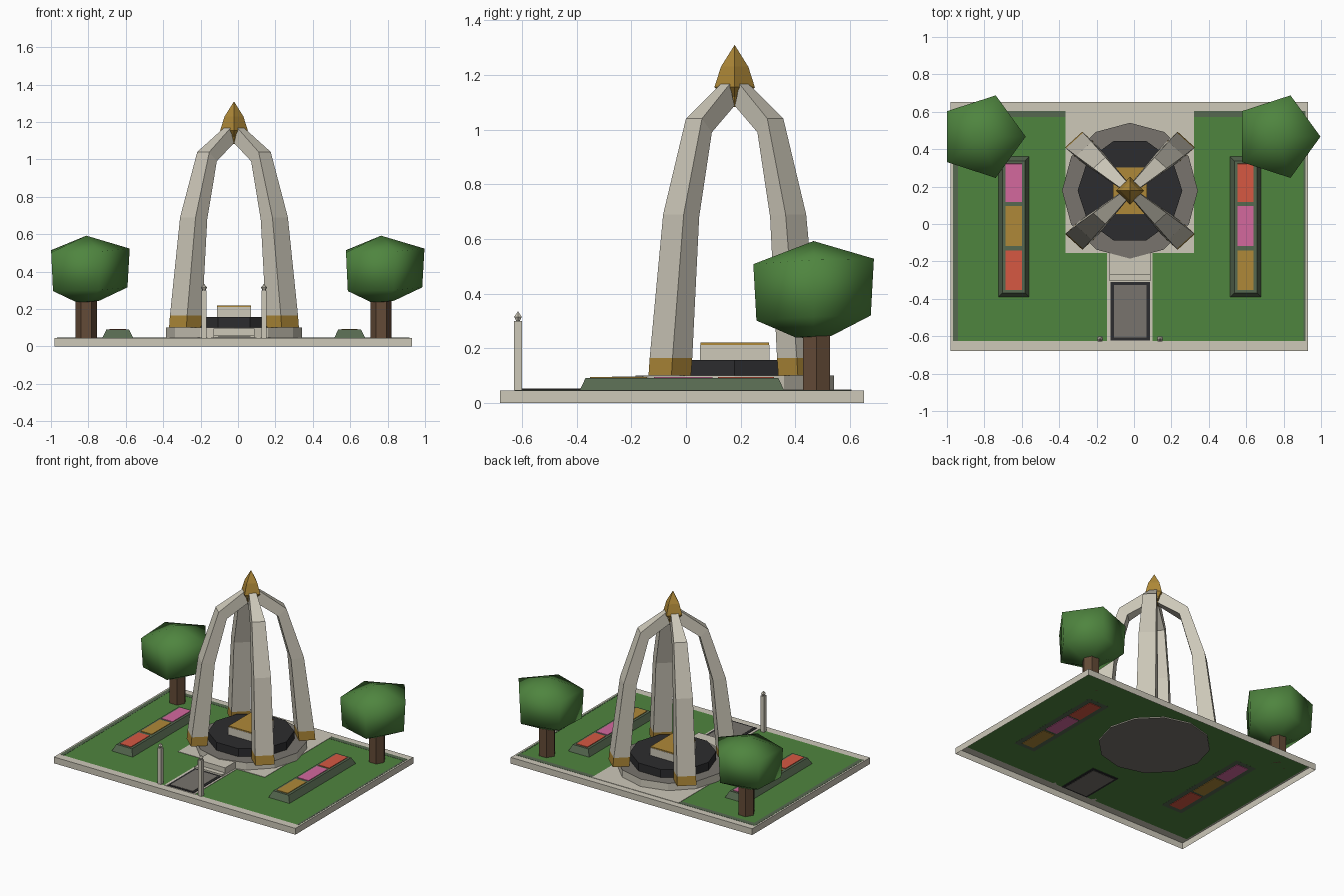
import bpy, bmesh, math

if "Cube" in bpy.data.objects:
    bpy.data.objects.remove(bpy.data.objects["Cube"])

CX, CY = -0.0215, 0.178      # monument axis


def mat(name, r, g, b):
    m = bpy.data.materials.new(name)
    lin = [((c / 255 + 0.055) / 1.055) ** 2.4 for c in (r, g, b)]
    m.diffuse_color = (*lin, 1)
    m.use_nodes = True
    m.node_tree.nodes["Principled BSDF"].inputs["Base Color"].default_value = m.diffuse_color
    return m


STONE = mat("pale stone", 205, 200, 185)
GREY = mat("grey paving", 120, 116, 109)
BLACK = mat("black granite", 44, 44, 46)
GOLD = mat("gold", 175, 137, 56)
GREEN = mat("leaf green", 79, 133, 63)
SOIL = mat("dull hedge green", 86, 104, 80)
BROWN = mat("bark brown", 100, 75, 55)
PINK = mat("pink", 212, 104, 158)
RED = mat("red", 214, 88, 66)


def finish(name, bm, *mats, normals=True):
    if normals:
        bmesh.ops.recalc_face_normals(bm, faces=bm.faces)
    me = bpy.data.meshes.new(name)
    bm.to_mesh(me)
    bm.free()
    for m in mats:
        me.materials.append(m)
    ob = bpy.data.objects.new(name, me)
    bpy.context.collection.objects.link(ob)
    return ob


def loft(name, rings, *mats, caps=True, rule=None, cap_mat=0):
    """Skin a list of rings that all have the same number of points."""
    bm = bmesh.new()
    vs = [[bm.verts.new(p) for p in ring] for ring in rings]
    n = len(vs[0])
    for k, (a, b) in enumerate(zip(vs, vs[1:])):
        for i in range(n):
            j = (i + 1) % n
            f = bm.faces.new((a[i], a[j], b[j], b[i]))
            f.material_index = rule(k) if rule else 0
    if caps:
        for ring in (vs[0][::-1], vs[-1]):
            bm.faces.new(ring).material_index = cap_mat
    bmesh.ops.remove_doubles(bm, verts=bm.verts, dist=1e-5)
    return finish(name, bm, *mats)


def rect(x0, x1, y0, y1, z):
    return [(x0, y0, z), (x1, y0, z), (x1, y1, z), (x0, y1, z)]


def box(name, x0, x1, y0, y1, z0, z1, m, inset=0.0):
    return loft(name, [rect(x0, x1, y0, y1, z0),
                       rect(x0 + inset, x1 - inset, y0 + inset, y1 - inset, z1)], m)


def lathe(name, x, y, profile, n, *mats, tilt=(0, 0), cap_mat=0):
    rings = []
    for r, z in profile:
        ring = []
        for i in range(n):
            a = 2 * math.pi * i / n
            dx, dy = r * math.cos(a), r * math.sin(a)
            ring.append((x + dx, y + dy, z + tilt[0] * dx + tilt[1] * dy))
        rings.append(ring)
    return loft(name, rings, *mats, caps=profile[0][0] > 0.001, cap_mat=cap_mat)


# Slab: open underneath, with a stone rim around the lawn
LAWN = (-0.968, 0.918, -0.625, 0.605)
loft("slab_rim", [rect(-0.98, 0.93, -0.68, 0.652, 0),
                  rect(-0.98, 0.93, -0.68, 0.652, 0.045),
                  rect(*LAWN, 0.045)], STONE, caps=False)
bm = bmesh.new()
bm.faces.new([bm.verts.new(p) for p in rect(*LAWN, 0.045)])
finish("lawn", bm, GREEN, normals=False)

# Dull edging strips along the back and sides of the lawn
for name, s in (("back_left", (-0.968, -0.365, 0.572, 0.605)),
                ("back_right", (0.32, 0.918, 0.572, 0.605)),
                ("left", (-0.968, -0.94, -0.625, 0.572)),
                ("right", (0.905, 0.918, -0.625, 0.572))):
    box(name + "_lawn_edge", *s, 0.0453, 0.0465, SOIL)

# Paving on the lawn
box("plaza", -0.365, 0.32, -0.155, 0.606, 0.0455, 0.048, STONE)
box("walkway", -0.145, 0.10, -0.626, -0.155, 0.0455, 0.048, STONE)
box("walkway_border", -0.125, 0.085, -0.622, -0.31, 0.041, 0.051, BLACK)
box("walkway_panel", -0.108, 0.068, -0.608, -0.326, 0.039, 0.053, GREY)

# Steps and round plinth with grey top
box("lower_step", -0.13, 0.088, -0.305, -0.26, 0.046, 0.06, STONE)
box("upper_step", -0.13, 0.088, -0.27, -0.12, 0.046, 0.096, STONE)
lathe("plinth", CX, CY, [(0.363, 0.038), (0.363, 0.10)], 12, STONE, GREY, cap_mat=1)
lathe("granite_disc", CX, CY, [(0.28, 0.10), (0.28, 0.157)], 10, BLACK)

# Altar with gold top
box("altar", CX - 0.092, CX + 0.092, CY - 0.127, CY + 0.127, 0.155, 0.212, STONE)
box("altar_top", CX - 0.090, CX + 0.090, CY - 0.125, CY + 0.125, 0.211, 0.22, GOLD)

# Four arched legs: (outer r, outer z, inner r, inner z, half width)
STATIONS = [(0.400, 0.10, 0.295, 0.10, 0.0615),
            (0.394, 0.165, 0.288, 0.165, 0.061),
            (0.328, 0.69, 0.245, 0.68, 0.055),
            (0.218, 1.04, 0.165, 0.99, 0.043),
            (0.050, 1.167, 0.025, 1.087, 0.024)]
for label, sx, sy in (("front_left", -1, -1), ("front_right", 1, -1),
                      ("back_left", -1, 1), ("back_right", 1, 1)):
    rings = []
    for ro, zo, ri, zi, w in STATIONS:
        ring = []
        for r, z, t in ((ro, zo, -w), (ro, zo, w), (ri, zi, w), (ri, zi, -w)):
            ring.append((CX + sx * (r + t) * 0.7071 * 1.064,
                         CY + sy * (r - t) * 0.7071 * 0.966, z))
        rings.append(ring)
    loft(label + "_leg", rings, STONE, GOLD, rule=lambda k: 1 if k == 0 else 0)

# Gold finial
lathe("finial", CX, CY, [(0.034, 1.083), (0.040, 1.12), (0.074, 1.155),
                         (0.050, 1.23), (0, 1.31)], 4, GOLD)

# Gate posts
for side, x in (("left", -0.182), ("right", 0.139)):
    box(side + "_gate_post", x - 0.014, x + 0.014, -0.629, -0.601, 0.045, 0.30, STONE)
    lathe(side + "_post_knob", x, -0.615,
          [(0.007, 0.298), (0.016, 0.315), (0, 0.335)], 6, STONE)

# Flower beds and trees
SPANS = [(0.115, 0.325), (-0.12, 0.10), (-0.355, -0.14)]
for side, x, tx, cols in (("left", -0.643, -0.811, (PINK, GOLD, RED)),
                          ("right", 0.597, 0.765, (RED, PINK, GOLD))):
    box(side + "_flower_bed", x - 0.083, x + 0.083, -0.39, 0.36, 0.0445, 0.09, SOIL, inset=0.022)
    for i, ((y0, y1), c) in enumerate(zip(SPANS, cols)):
        box(f"{side}_flowers_{i + 1}", x - 0.046, x + 0.046, y0, y1, 0.041, 0.094, c, inset=0.003)
    lathe(side + "_trunk", tx, 0.477, [(0.057, 0.045), (0.057, 0.28)], 6, BROWN)
    crown = lathe(side + "_tree_crown", tx, 0.467,
                  [(0, 0.236), (0.07, 0.242), (0.22, 0.308), (0.232, 0.515), (0, 0.592)],
                  5, GREEN, tilt=(0.035, 0.045))
    for p in crown.data.polygons:
        p.use_smooth = True
